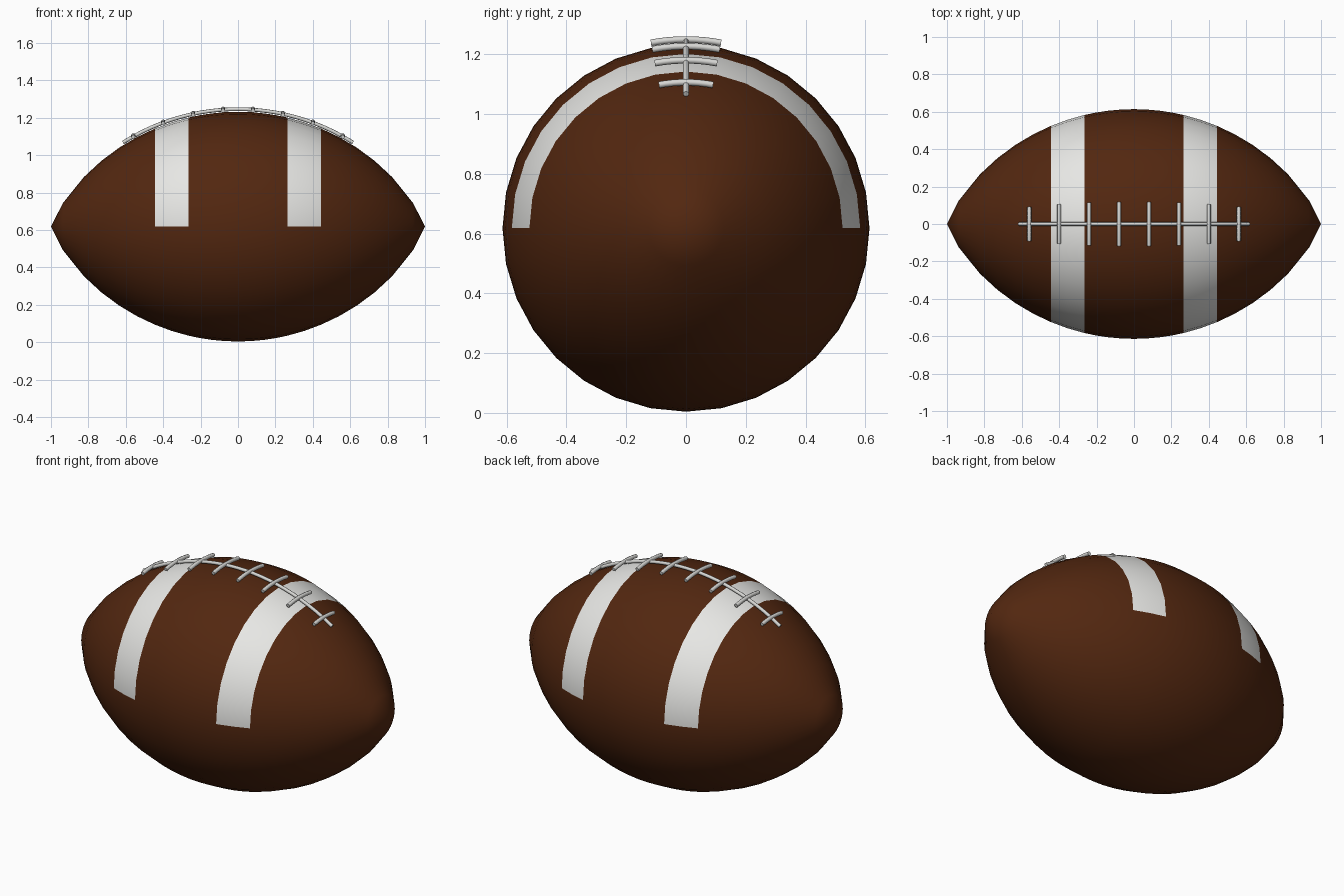
import bpy, bmesh, math

if "Cube" in bpy.data.objects:
    bpy.data.objects.remove(bpy.data.objects["Cube"])

R, CZ, SIDES = 0.614, 0.618, 32
STRIPE = (0.265, 0.445)


def material(name, rgb):
    m = bpy.data.materials.new(name)
    m.diffuse_color = (*rgb, 1)
    m.use_nodes = True
    m.node_tree.nodes["Principled BSDF"].inputs["Base Color"].default_value = m.diffuse_color
    return m


leather = material("brown leather", (0.085, 0.02, 0.005))
white = material("stripe white", (0.8, 0.8, 0.78))
lace_mat = material("lace grey white", (0.68, 0.68, 0.66))


def radius(x):
    """Pointed oval profile: blend of a circular arc and a fuller oval."""
    big = (1 + R * R) / (2 * R)
    arc = math.sqrt(big * big - x * x) - (big - R)
    oval = R * max(0, 1 - x * x) ** 0.7
    return (arc + oval) / 2


def on_surface(x, angle, lift):
    """Point above the ball; angle is measured from straight up."""
    r = radius(x) + lift
    return (x, r * math.sin(angle), CZ + r * math.cos(angle))


# Ball: revolved profile, with rings at the stripe edges
half = [0.07, 0.14, 0.205, 0.265, 0.355, 0.445, 0.54, 0.635, 0.73, 0.824, 0.936]
xs = [-x for x in reversed(half)] + [0] + half
bm = bmesh.new()
rings = [[bm.verts.new(on_surface(x, 2 * math.pi * i / SIDES, 0)) for i in range(SIDES)]
         for x in xs]
for a, b in zip(rings, rings[1:]):
    for i in range(SIDES):
        j = (i + 1) % SIDES
        bm.faces.new((a[i], a[j], b[j], b[i]))
for ring, x in ((rings[0], -1), (rings[-1], 1)):
    tip = bm.verts.new((x, 0, CZ))
    for i in range(SIDES):
        bm.faces.new((ring[i], ring[(i + 1) % SIDES], tip))
bmesh.ops.recalc_face_normals(bm, faces=bm.faces)
# Stripes: upper-half faces between the stripe edges
for f in bm.faces:
    c = f.calc_center_median()
    f.smooth = True
    f.material_index = int(STRIPE[0] < abs(c.x) < STRIPE[1] and c.z > CZ)
mesh = bpy.data.meshes.new("ball")
bm.to_mesh(mesh)
bm.free()
mesh.materials.append(leather)
mesh.materials.append(white)
bpy.context.collection.objects.link(bpy.data.objects.new("ball", mesh))


def tube(name, points, thickness):
    cu = bpy.data.curves.new(name, 'CURVE')
    cu.dimensions = '3D'
    cu.bevel_depth = thickness
    cu.bevel_resolution = 2
    cu.use_fill_caps = True
    sp = cu.splines.new('POLY')
    sp.points.add(len(points) - 1)
    for p, co in zip(sp.points, points):
        p.co = (*co, 1)
    sp.use_smooth = True
    cu.materials.append(lace_mat)
    bpy.context.collection.objects.link(bpy.data.objects.new(name, cu))


# Long lace along the seam
tube("seam_lace", [on_surface(-0.615 + 1.23 * i / 24, 0, 0.014) for i in range(25)], 0.01)

# Cross laces
for n, x in enumerate((-0.56, -0.4, -0.24, -0.08, 0.08, 0.24, 0.4, 0.56)):
    tube(f"cross_lace_{n + 1}",
         [on_surface(x, 0.187 * k / 4, 0.02) for k in range(-4, 5)], 0.011)
